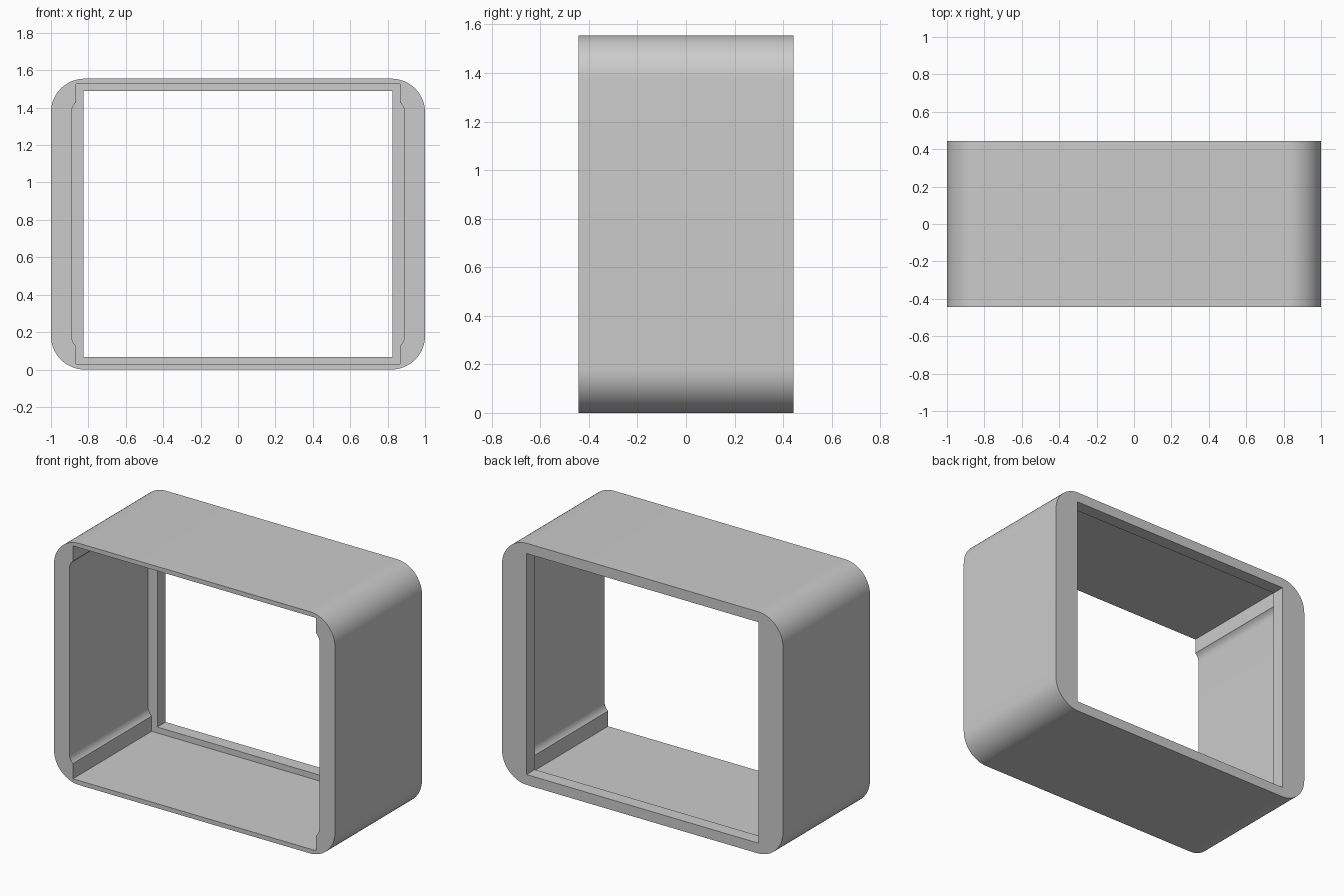
import bpy
import bmesh
import math

cube = bpy.data.objects.get("Cube")
if cube:
    bpy.data.objects.remove(cube, do_unlink=True)

HEIGHT = 1.555
MID = HEIGHT / 2
DEPTH = 0.885
FRONT, BACK = -DEPTH / 2, DEPTH / 2
LIP = 0.085          # thickness of the rim at the back
POCKET_END = BACK - LIP

grey = bpy.data.materials.new("light grey")
grey.use_nodes = True
grey.diffuse_color = (0.6, 0.6, 0.6, 1)
grey.node_tree.nodes["Principled BSDF"].inputs["Base Color"].default_value = (0.6, 0.6, 0.6, 1)


def rounded_rect(half_w, half_h, radius, steps=16):
    """Outline of a rectangle with round corners, centred on the frame."""
    points = []
    for corner, (sx, sz) in enumerate([(1, 1), (-1, 1), (-1, -1), (1, -1)]):
        for i in range(steps + 1):
            a = math.pi / 2 * (corner + i / steps)
            points.append((sx * (half_w - radius) + radius * math.cos(a),
                           MID + sz * (half_h - radius) + radius * math.sin(a)))
    return points


def rect(half_w, half_h):
    return [(half_w, MID + half_h), (-half_w, MID + half_h),
            (-half_w, MID - half_h), (half_w, MID - half_h)]


def prism(name, outline, y0, y1):
    """Extrude an x-z outline along y."""
    bm = bmesh.new()
    face = bm.faces.new([bm.verts.new((x, y0, z)) for x, z in outline])
    grown = bmesh.ops.extrude_face_region(bm, geom=[face])["geom"]
    moved = [v for v in grown if isinstance(v, bmesh.types.BMVert)]
    bmesh.ops.translate(bm, verts=moved, vec=(0, y1 - y0, 0))
    bmesh.ops.recalc_face_normals(bm, faces=bm.faces)
    mesh = bpy.data.meshes.new(name)
    bm.to_mesh(mesh)
    bm.free()
    mesh.materials.append(grey)
    obj = bpy.data.objects.new(name, mesh)
    bpy.context.collection.objects.link(obj)
    return obj


def cut(target, cutter):
    """Subtract the cutter and discard it."""
    cutter.hide_render = True
    mod = target.modifiers.new(cutter.name, "BOOLEAN")
    mod.operation = "DIFFERENCE"
    mod.solver = "EXACT"
    mod.object = cutter
    bpy.context.view_layer.objects.active = target
    bpy.ops.object.modifier_apply(modifier=mod.name)
    bpy.data.objects.remove(cutter, do_unlink=True)


# Rounded outer block
frame = prism("window_frame", rounded_rect(1, MID, 0.18), FRONT, BACK)

# Square front pocket, the rounded side recesses, and the opening through the rim
cut(frame, prism("pocket_cutter", rect(0.865, 0.749), FRONT - 0.1, POCKET_END))
cut(frame, prism("recess_cutter", rounded_rect(0.89, MID - 0.11, 0.07, 10),
                 FRONT - 0.1, POCKET_END))
cut(frame, prism("opening_cutter", rect(0.825, 0.711), FRONT - 0.2, BACK + 0.1))

# Smooth round corners, crisp edges
bpy.ops.object.select_all(action="DESELECT")
frame.select_set(True)
bpy.context.view_layer.objects.active = frame
bpy.ops.object.shade_smooth_by_angle(angle=math.radians(25))
